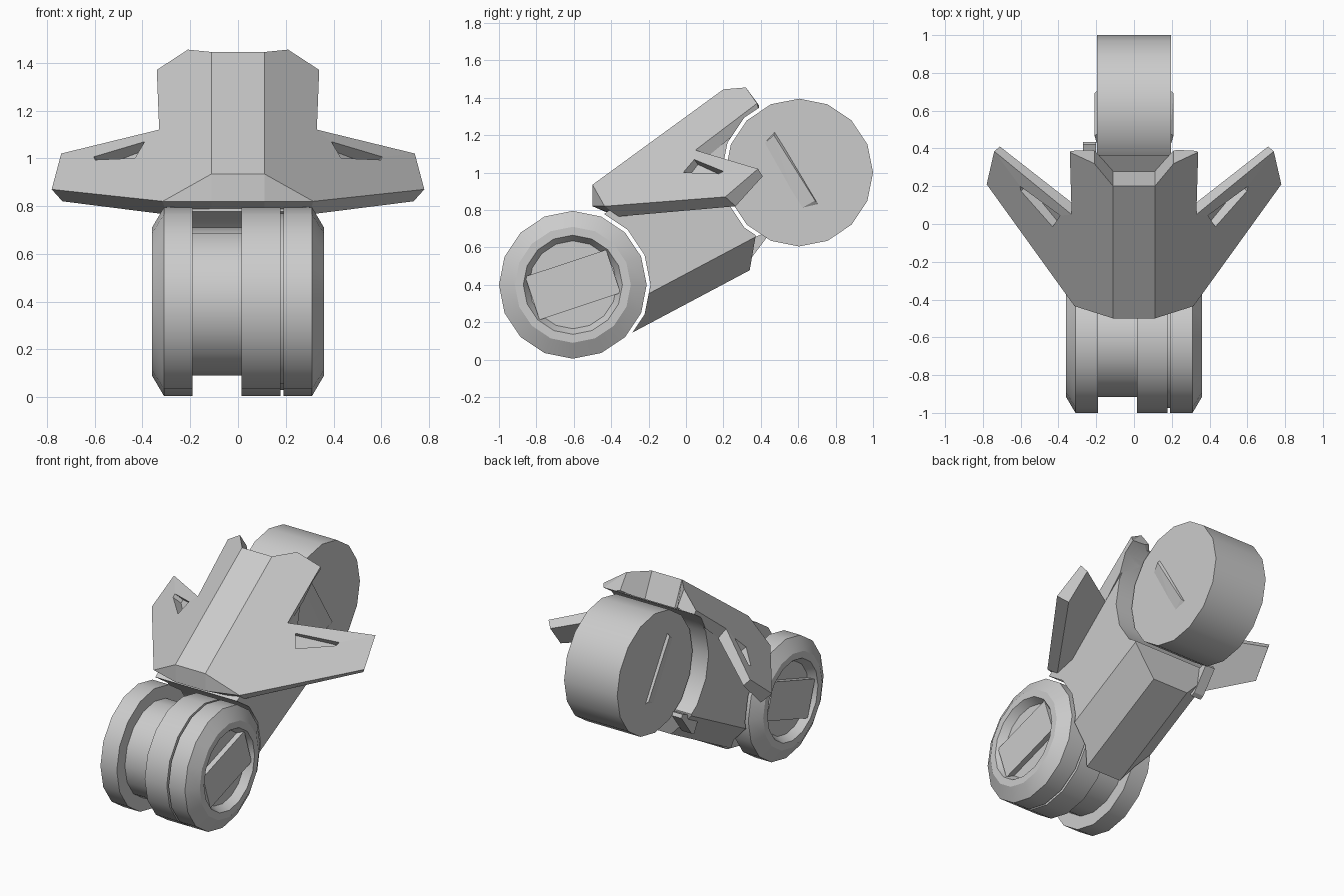
import bpy, bmesh, math
from mathutils import Vector

if "Cube" in bpy.data.objects:
    bpy.data.objects.remove(bpy.data.objects["Cube"])

LOW, HIGH = (-0.605, 0.40), (0.605, 1.0)      # wheel centres (y, z)


def finish(bm, name):
    bmesh.ops.recalc_face_normals(bm, faces=bm.faces[:])
    me = bpy.data.meshes.new(name)
    bm.to_mesh(me)
    bm.free()
    ob = bpy.data.objects.new(name, me)
    bpy.context.collection.objects.link(ob)
    return ob


def activate(ob):
    bpy.ops.object.select_all(action='DESELECT')
    ob.select_set(True)
    bpy.context.view_layer.objects.active = ob


def lathe_x(name, centre, profile, n=16):
    """Turn an (x, radius) profile around a sideways axis."""
    bm = bmesh.new()
    rings = []
    for x, r in profile:
        rings.append([bm.verts.new((x, centre[0] + r * math.cos(2 * math.pi * i / n),
                                    centre[1] + r * math.sin(2 * math.pi * i / n)))
                      for i in range(n)])
    for a, b in zip(rings, rings[1:]):
        for i in range(n):
            j = (i + 1) % n
            bm.faces.new((a[i], a[j], b[j], b[i]))
    bm.faces.new(rings[0])
    bm.faces.new(rings[-1])
    ob = finish(bm, name)
    activate(ob)
    bpy.ops.object.shade_smooth_by_angle(angle=math.radians(30))
    return ob


def hull(name, pts):
    bm = bmesh.new()
    for p in pts:
        bm.verts.new(p)
    bmesh.ops.convex_hull(bm, input=bm.verts[:])
    bmesh.ops.dissolve_limit(bm, angle_limit=0.01, verts=bm.verts[:], edges=bm.edges[:])
    return finish(bm, name)


def cut(ob, cutter):
    cutter.hide_render = True
    m = ob.modifiers.new("cut", 'BOOLEAN')
    m.operation, m.solver, m.object = 'DIFFERENCE', 'EXACT', cutter
    activate(ob)
    bpy.ops.object.modifier_apply(modifier=m.name)


# lower grooved wheel with recessed caps
lathe_x("lower_wheel", LOW, [
    (-.31, .235), (-.36, .265), (-.36, .31), (-.31, .395), (-.19, .395), (-.19, .31),
    (.015, .31), (.015, .395), (.177, .395), (.177, .37), (.19, .37), (.19, .395),
    (.31, .395), (.36, .31), (.36, .265), (.31, .235)])

# upper plain wheel
lathe_x("upper_wheel", HIGH, [(-.195, .395), (.195, .395)])

# raised bars on the lower caps and wedges on the upper wheel faces
ca, sa = math.cos(math.radians(18.4)), math.sin(math.radians(18.4))
for s, side in ((1, "right"), (-1, "left")):
    bar = []
    for x in (.30, .345):
        for a in (-.228, .228):
            for b in (-.122, .122):
                bar.append((s * x, LOW[0] + a * ca - b * sa, LOW[1] + a * sa + b * ca))
    hull("cap_bar_" + side, bar)
    base = [(.405, 1.145), (.475, 1.22), (.71, .825), (.60, .80)]
    hull("wheel_wedge_" + side, [(s * .19, y, z) for y, z in base]
         + [(s * .21, .47, 1.20), (s * .21, .69, .85)])

# cutters that clear the space around the wheels
low_cut = lathe_x("low_cutter", LOW, [(-.5, .415), (.5, .415)])
high_cut = lathe_x("high_cutter", HIGH, [(-.36, .415), (.36, .415)])

# arm body: eight-sided bar between the wheels, in tilted (u, v) axes
cu, su = .883, .469


def arm_point(x, u, v):
    return (x, u * cu - v * su, u * su + v * cu)


bm = bmesh.new()
front = [(.13, -.3, .262), (.30, -.3, .405), (.30, -.3, .86), (.11, -.3, .86)]
back = [(.13, .525, .262), (.30, .636, .405), (.30, .95, 1.01), (.11, .82, .99)]
ends = []
for sec in (front, back):
    ends.append([[bm.verts.new(arm_point(s * x, u, v)) for x, u, v in sec] for s in (1, -1)])
for r, l in ends:
    for i in range(3):
        bm.faces.new((r[i], r[i + 1], l[i + 1], l[i]))
loops = [r + l[::-1] for r, l in ends]
for i in range(8):
    j = (i + 1) % 8
    bm.faces.new((loops[0][i], loops[0][j], loops[1][j], loops[1][i]))
body = finish(bm, "arm_body")
cut(body, low_cut)
cut(body, high_cut)

# small stop block at the back end of the arm
hull("stop_block", [arm_point(x, u, v) for x in (-.27, -.20)
                    for u, v in ((.5, .30), (.53, .30), (.69, .375), (.69, .40), (.5, .42))])

# winged shield plate: outer outline and its inset underside, right half
outer = [(.11, -.5, .935), (.11, .2, 1.445), (.21, .32, 1.455), (.34, .38, 1.37),
         (.33, .05, 1.12), (.74, .385, 1.02), (.78, .21, .87), (.315, -.435, .82)]
inner = [(.11, -.43, .79), (.11, .28, 1.27), (.21, .39, 1.36), (.325, .395, 1.315),
         (.30, .09, 1.065), (.71, .41, .98), (.735, .265, .82), (.30, -.36, .765)]
lip = (.11, -.5, .82)
bm = bmesh.new()
halves = []
for s in (1, -1):
    o, n = [[bm.verts.new((s * x, y, z)) for x, y, z in pts] for pts in (outer, inner)]
    p = bm.verts.new((s * lip[0], lip[1], lip[2]))
    bm.faces.new(o)
    bm.faces.new(n)
    for i in range(1, 7):
        bm.faces.new((o[i], o[i + 1], n[i + 1], n[i]))
    bm.faces.new((o[0], o[7], p))
    bm.faces.new((p, o[7], n[7], n[0]))
    halves.append([o[0], o[1], n[1], n[0], p])
for i in range(5):
    j = (i + 1) % 5
    bm.faces.new((halves[0][i], halves[0][j], halves[1][j], halves[1][i]))
shield = finish(bm, "winged_shield")
cut(shield, high_cut)

# recessed slots in the wings
nrm = Vector((.621, -.461, .634))
slot = [(.39, .045), (.425, -.01), (.585, .185), (.59, .21)]
cutters = [low_cut, high_cut]
for s in (1, -1):
    pts = []
    for x, y in slot:
        z = .935 + (-.151 * (x - .11) + .112 * (y + .5)) / .154 + .012
        for d in (-.04, .05):
            q = Vector((x, y, z)) + nrm * d
            pts.append((s * q.x, q.y, q.z))
    c = hull("slot_cutter", pts)
    cut(shield, c)
    cutters.append(c)

for c in cutters:
    bpy.data.objects.remove(c, do_unlink=True)
